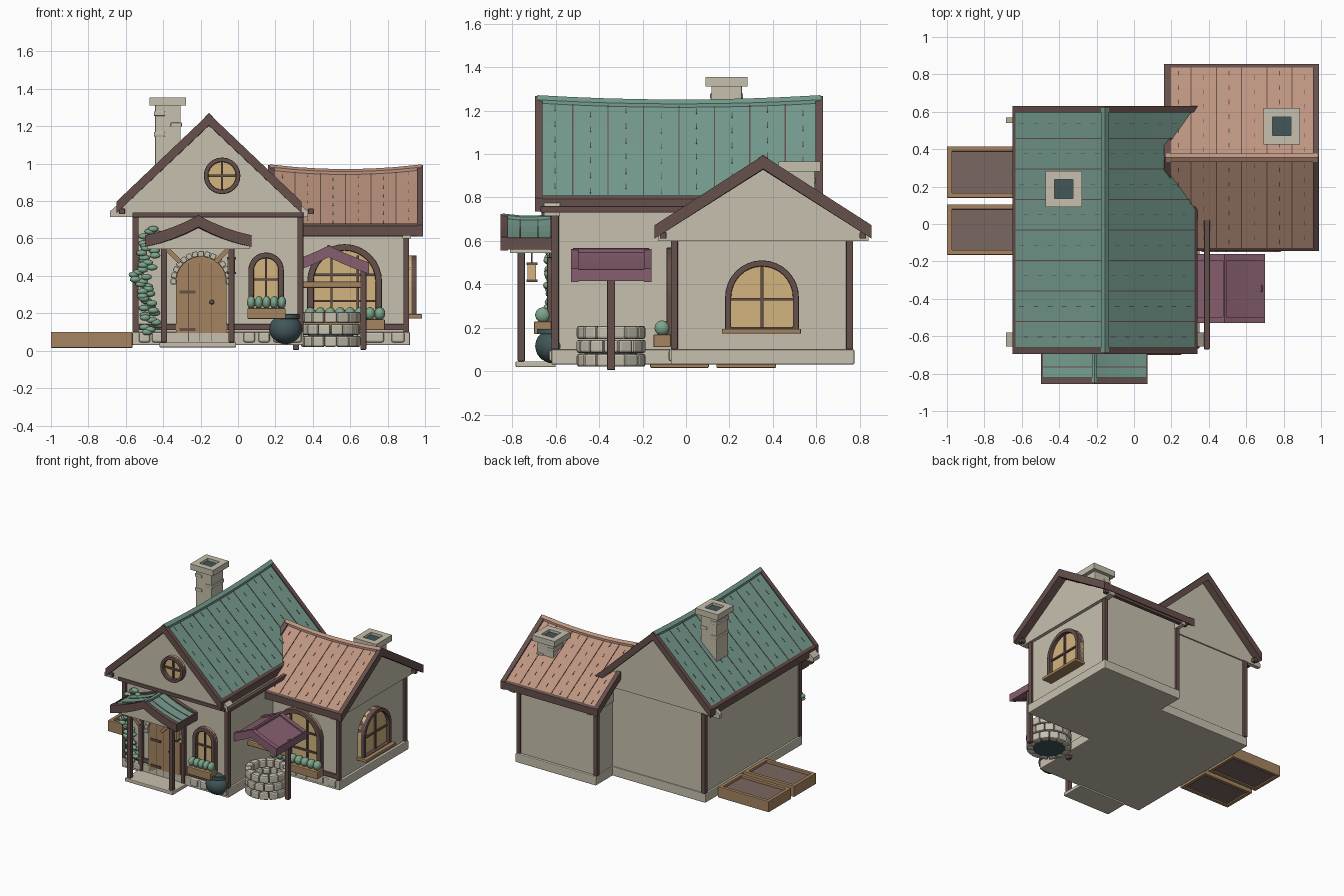
import bpy, bmesh, random
from math import pi, sin, cos
from mathutils import Matrix, Vector

if "Cube" in bpy.data.objects:
    bpy.data.objects.remove(bpy.data.objects["Cube"])
random.seed(4)

def material(name, code):
    rgb = [int(code[i:i + 2], 16) / 255 for i in (0, 2, 4)]
    col = [c / 12.92 if c < .04 else ((c + .055) / 1.055) ** 2.4 for c in rgb] + [1]
    m = bpy.data.materials.new(name)
    m.use_nodes = True
    m.diffuse_color = col
    m.node_tree.nodes["Principled BSDF"].inputs["Base Color"].default_value = col
    return m

cream = material("cream plaster", "C6C0AE")
trim = material("dark timber", "66504C")
teal = material("teal tile", "769C8F")
clay = material("clay tile", "BD9480")
wood = material("warm wood", "A58460")
plum = material("plum tile", "865E6F")
glow = material("window glow", "D3B57F")
leaf = material("leaf green", "7DA68C")
iron = material("dark iron", "42565A")
soil = material("soil", "7A6762")
I = Matrix()
at = lambda x, y, z=0: Matrix.Translation((x, y, z))
turn = lambda a: Matrix.Rotation(a, 4, 'Z')

# ---------- helpers ----------
def finish(bm, name, mat, bevel=0, smooth=False):
    bmesh.ops.recalc_face_normals(bm, faces=bm.faces)
    me = bpy.data.meshes.new(name)
    bm.to_mesh(me)
    bm.free()
    me.materials.append(mat)
    ob = bpy.data.objects.new(name, me)
    bpy.context.collection.objects.link(ob)
    if smooth:
        me.polygons.foreach_set("use_smooth", [True] * len(me.polygons))
    if bevel:
        mod = ob.modifiers.new("Bevel", 'BEVEL')
        mod.width, mod.segments = bevel, 2
    return ob

def hexa(bm, corners):
    v = [bm.verts.new(c) for c in corners]
    for f in ((0, 1, 3, 2), (4, 6, 7, 5), (0, 4, 5, 1), (2, 3, 7, 6), (0, 2, 6, 4), (1, 5, 7, 3)):
        bm.faces.new([v[i] for i in f])

def span(bm, xs, ys, zs, m=I):
    hexa(bm, [m @ Vector((x, y, z)) for x in xs for y in ys for z in zs])

def boxes(name, mat, items, bevel=0, m=I):
    bm = bmesh.new()
    for xs, ys, zs in items:
        span(bm, xs, ys, zs, m)
    return finish(bm, name, mat, bevel)

def ring(bm, outer, inner, y0, y1, m=I):
    loops = [[bm.verts.new(m @ Vector((x, y, z))) for x, z in pts]
             for pts, y in ((outer, y0), (inner, y0), (inner, y1), (outer, y1))]
    n = len(outer)
    for a, b in zip(loops, loops[1:] + loops[:1]):
        for i in range(n):
            bm.faces.new((a[i], a[(i + 1) % n], b[(i + 1) % n], b[i]))

def prism(name, mat, pts, y0, y1, m=I):
    bm = bmesh.new()
    a, b = ([bm.verts.new(m @ Vector((x, y, z))) for x, z in pts] for y in (y0, y1))
    n = len(pts)
    bm.faces.new(a)
    bm.faces.new(b[::-1])
    for i in range(n):
        bm.faces.new((a[i], b[i], b[(i + 1) % n], a[(i + 1) % n]))
    return finish(bm, name, mat)

def blobs(name, mat, items, sub=1):
    bm = bmesh.new()
    for pos, size in items:
        bmesh.ops.create_icosphere(bm, subdivisions=sub, radius=1,
                                   matrix=at(*pos) @ Matrix.Diagonal((*size, 1)))
    return finish(bm, name, mat, smooth=True)

def arch(r, low, spring, n=16):
    arc = [(-r * cos(pi * i / n), spring + r * sin(pi * i / n)) for i in range(n + 1)]
    return [(-r, low)] + arc + [(r, low)]

def circle(r, n=24):
    return [(r * cos(2 * pi * i / n), r * sin(2 * pi * i / n)) for i in range(n)]

def window(name, m, outer, inner, bars):
    prism(name + "_pane", glow, outer, -.012, .02, m)
    bm = bmesh.new()
    ring(bm, outer, inner, -.04, .02, m)
    finish(bm, name + "_frame", trim, .006)
    boxes(name + "_bars", trim, [(xs, (-.024, 0), zs) for xs, zs in bars], 0, m)

# Two sagging roof slopes; ridge runs along local y
def roof(name, half, ridge, eave, y0, y1, mat, edge, place, sag=0, dip=0, strips=8):
    w = .03 / (y1 - y0)
    def pt(s, t, u, o):
        z = ridge + sag * (2 * t - 1) ** 2 * (1 - u) + (eave - ridge) * u - dip * 4 * u * (1 - u)
        return place @ Vector((s * half * u, y0 + (y1 - y0) * t, z + o))
    def patch(bm, s, ts, us, low, high, cuts=4):
        for k in range(cuts):
            u = [us[0] + (us[1] - us[0]) * (k + d) / cuts for d in (0, 1)]
            hexa(bm, [pt(s, t, v, o) for t in ts for v in u for o in (low, high)])
    tiles, under, seams, edges, cap = (bmesh.new() for _ in range(5))
    for s in (-1, 1):
        for j in range(strips):
            ts = (j / strips, (j + 1) / strips)
            patch(tiles, s, ts, (0, .99), -.025, 0)
            patch(under, s, ts, (0, .99), -.045, -.026)
            patch(cap, s, ts, (0, .045), -.01, .016, 1)
            mid = (ts[0] + ts[1]) / 2
            if j:
                patch(seams, s, (ts[0] - w / 11, ts[0] + w / 11), (.04, .97), -.01, .003)
            if strips > 3:
                for k in range(6):
                    u = (k + .4 + .3 * (j % 2)) / 6.5
                    patch(seams, s, (mid - w / 14, mid + w / 14), (u, u + .05), -.01, .003, 1)
        for ts in ((-w / 3, w * .8), (1 - w * .8, 1 + w / 3)):
            patch(edges, s, ts, (0, 1), -.05, .012)
        patch(edges, s, (0, 1), (.965, 1), -.045, .008, 1)
    for bm, part, m in ((tiles, "tiles", mat), (under, "underside", edge), (seams, "seams", edge),
                        (edges, "edge_boards", edge), (cap, "ridge_cap", mat)):
        finish(bm, name + "_" + part, m)

# ---------- main house ----------
MX = -.11
L, R, F, B = -.55, .335, -.6, .56
house = at(-.155, 0)
boxes("main_foundation", cream, [((L - .015, R + .015), (F - .02, B + .01), (.03, .1))], .006)
boxes("main_walls", cream, [((L, R), (F, B), (.08, .76))])
gable = [(-.48, .715), (.575, .715), (.575, .76), (.0, 1.2), (-.48, .76)]
gable[1], gable[2] = (.52, .715), (.52, .75)
prism("main_gable", cream, [(-.45, .72), (.45, .72), (.45, .79), (0, 1.18), (-.45, .79)], F, B, house)
face = [(-.48, .715), (.57, .715), (.57, .735), (.0, 1.21), (-.48, .77)]
for label, a, b in (("front", F - .055, F + .02), ("back", B - .02, B + .01)):
    prism(label + "_gable_face", cream,
          [(-.53, .715), (.53, .715), (.53, .745), (0, 1.205), (-.53, .745)], a, b, house)
roof("main_roof", .495, 1.235, .785, -.685, .62, teal, trim, house, sag=.02)
posts = [((x, x + .033), ys, (.1, .72)) for x in (L - .014, R - .018)
         for ys in ((F - .02, F + .015), (B - .02, B + .015))]
boxes("main_corner_posts", trim, posts, .004)
boxes("main_beams", trim, [((L - .015, R + .015), (F - .065, F), (.713, .74)),
                           ((L, R), (F - .015, F), (.11, .142))]
      + [((x, x + .03), (-.67, .6), (.73, .76)) for x in (-.635, .375)], .004)
stones = []
for x in (-.53, -.46, .03, .11, .19, .28):
    stones.append(((x, x + .06), (F - .032, F), (.045, .1)))
for x in (.39, .48, .57, .66, .71, .82):
    stones.append(((x, x + .07), (-.08, -.04), (.045, .1)))
boxes("foundation_stones", cream, stones, .01)

# ---------- side wing ----------
boxes("wing_foundation", cream, [((.23, .92), (-.07, .775), (.03, .1))], .006)
boxes("wing_walls", cream, [((.24, .9), (-.05, .755), (.08, .64))])
wing = at(0, .355) @ turn(pi / 2)
prism("wing_gable", cream, [(-.4, .6), (.4, .6), (.4, .67), (0, .92), (-.4, .67)], -.9, -.24, wing)
for label, a, b in (("outer", -.925, -.88), ("inner", -.26, -.23)):
    prism(label + "_wing_gable_face", cream,
          [(-.485, .6), (.485, .6), (.485, .625), (0, .935), (-.485, .625)], a, b, wing)
roof("wing_roof", .5, .955, .66, -.98, -.17, clay, trim, wing, sag=.025, strips=6)
boxes("wing_corner_posts", trim, [(xs, ys, (.1, .63)) for xs in ((.885, .915), (.225, .255))
                                  for ys in ((-.07, -.037), (.737, .77))], .004)
boxes("wing_beams", trim, [((R, .89), (-.065, -.04), (.11, .142)),
                           ((.35, .96), (-.12, -.09), (.61, .64)),
                           ((.2, .96), (.8, .83), (.61, .64))], .004)

# ---------- chimneys ----------
def chimney(name, x, y, low, top):
    c = at(x, y)
    boxes(name + "_shaft", cream, [((-.068, .068), (-.07, .07), (low, top - .03))], .004, c)
    bm = bmesh.new()
    square = lambda r: [(-r, -r), (r, -r), (r, r), (-r, r)]
    ring(bm, square(.097), square(.05), top - .045, top, c @ Matrix(((1, 0, 0, 0), (0, 0, 1, 0), (0, 1, 0, 0), (0, 0, 0, 1))))
    finish(bm, name + "_cap", cream)
    boxes(name + "_flue", iron, [((-.05, .05), (-.05, .05), (top - .06, top - .02))], 0, c)
    bricks = [((s * .045 - .03, s * .045 + .03), (-.076, .076), (z, z + .025))
              for s, z in ((-1, top - .1), (1, top - .16), (-1, top - .21)) if z > low]
    boxes(name + "_bricks", cream, bricks, .005, c)

chimney("main_chimney", -.375, .187, .9, 1.355)
chimney("wing_chimney", .79, .523, .75, .965)

# ---------- windows ----------
window("gable_window", at(-.085, F - .055, .935), circle(.098), circle(.074),
       [((-.006, .006), (-.08, .08)), ((-.08, .08), (-.006, .006))])
window("small_window", at(.15, F), arch(.095, .2, .43), arch(.065, .225, .43),
       [((-.006, .006), (.21, .5)), ((-.07, .07), (.375, .387))])
window("wing_front_window", at(.57, -.05), arch(.2, .14, .37), arch(.165, .17, .37),
       [((x - .006, x + .006), (.15, z)) for x, z in ((-.07, .51), (.07, .51))]
       + [((-.17, .17), (z, z + .012)) for z in (.26, .4)])
window("wing_side_window", at(.915, .35) @ turn(pi / 2), arch(.17, .19, .34), arch(.142, .2, .34),
       [((-.006, .006), (.19, .49)), ((-.15, .15), (.325, .337))])
boxes("side_window_sill", wood, [((.9, .985), (.165, .53), (.172, .195))], .005)

# Flower boxes
for label, x0, x1, y, z, n in (("small", .05, .255, F, .17, 5), ("wing", .36, .785, -.05, .11, 8)):
    boxes(label + "_flower_box", wood, [((x0, x1), (y - .1, y - .02), (z, z + .058))], .005)
    step = (x1 - x0) / n
    blobs(label + "_box_plants", leaf, [((x0 + step * (i + .5), y - .06, z + .088),
                                        (step * .56, .036, .036)) for i in range(n)], 2)

# ---------- door and porch ----------
door = at(-.197, F)
prism("door", wood, arch(.135, .045, .37), -.02, .02, door)
boxes("door_planks", trim, [((x, x + .004), (-.023, 0), (.05, .47)) for x in (-.07, -.01, .055)]
      + [((-.115, -.03), (-.028, 0), (z, z + .016)) for z in (.105, .305)], 0, door)
blobs("door_knob", trim, [((-.14, F - .03, .26), (.013,) * 3)], 2)
bm = bmesh.new()
for i in range(15):
    a = pi * i / 14
    span(bm, (.133, .163), (-.04, .01), (-.015, .015),
         door @ at(0, 0, .37) @ Matrix.Rotation(-a, 4, 'Y'))
finish(bm, "door_arch_stones", cream, .006)
boxes("porch_step", cream, [((-.42, -.01), (-.785, F), (.018, .045))], .005)
boxes("porch_posts", trim, [((x, x + .033), (-.775, -.742), (.045, .56)) for x in (-.412, -.052)]
      + [((x, x + .03), (F - .03, F), (.045, .56)) for x in (-.412, -.05)], .004)
bm = bmesh.new()
for s in (-1, 1):
    span(bm, (-.012, .012), (-.77, -.745), (-.05, .05),
         at(-.215 + s * .13, 0, .51) @ Matrix.Rotation(s * pi / 4, 4, 'Y'))
finish(bm, "porch_braces", wood)
porch = at(-.212, 0)
prism("porch_gable", cream, [(-.275, .545), (.275, .545), (.275, .575), (0, .665), (-.275, .575)],
      -.81, F, porch)
boxes("porch_side_beams", trim, [((x, x + .02), (-.83, F), (.565, .59)) for x in (-.285, .265)], 0, porch)
roof("porch_roof", .285, .7, .605, -.845, F, teal, trim, porch, sag=.01, dip=.012, strips=3)
boxes("lantern_glass", glow, [((-.055, -.015), (-.73, -.69), (.42, .49))])
boxes("lantern_frame", trim, [((-.06, -.01), (-.735, -.685), z) for z in ((.41, .422), (.488, .5))]
      + [((-.038, -.032), (-.713, -.707), (.5, .55))])

# Climbing ivy
ivy = []
for i in range(44):
    z = .1 + .55 * i / 43
    ivy.append(((-.49 + .03 * sin(z * 13) + random.uniform(-.045, .045), F - .03 + random.uniform(-.01, .02), z),
                (.03, .02, .017)))
blobs("ivy", leaf, ivy, 2)

# Cauldron
blobs("cauldron_body", iron, [((.255, F - .01, .115), (.088, .085, .08))], 3)
bm = bmesh.new()
ring(bm, circle(.075), circle(.055), .17, .195, at(.255, F - .01) @ Matrix(((1, 0, 0, 0), (0, 0, 1, 0), (0, 1, 0, 0), (0, 0, 0, 1))))
finish(bm, "cauldron_rim", iron, .004)

# ---------- well ----------
well = at(.495, -.345)
bm = bmesh.new()
count = 14
for row in range(3):
    for j in range(count):
        a0, a1 = (2 * pi * (j + row / 2 + d) / count for d in (.02, .98))
        hexa(bm, [well @ Vector((r * cos(a), r * sin(a), z)) for r in (.112, .162)
                  for a in (a0, a1) for z in (.02 + row * .064, .08 + row * .064)])
finish(bm, "well_stones", cream, .011)
bm = bmesh.new()
bmesh.ops.create_cone(bm, cap_ends=True, segments=28, radius1=.122, radius2=.122, depth=.08, matrix=well @ at(0, 0, .065))
finish(bm, "well_water", iron)
boxes("well_posts", trim, [((x - .016, x + .016), (-.018, .018), (.005, .47)) for x in (-.185, .175)], .004, well)
boxes("well_crossbar", wood, [((-.2, .19), (-.016, .016), (.335, .37))], .008, well)
roof("well_roof", .215, .55, .46, -.52, -.17, plum, plum, at(.485, 0), dip=.004, strips=1)

# ---------- garden beds ----------
for label, y0, y1 in (("front", -.165, .105), ("back", .14, .415)):
    x0, x1, t = -1, -.565, .027
    boxes(label + "_bed_frame", wood,
          [((x0, x1), (y0, y0 + t), (.015, .1)), ((x0, x1), (y1 - t, y1), (.015, .1)),
           ((x0, x0 + t), (y0, y1), (.015, .1)), ((x1 - t, x1), (y0, y1), (.015, .1))], .004)
    boxes(label + "_bed_soil", soil, [((x0 + t, x1 - t), (y0 + t, y1 - t), (.025, .08))])
